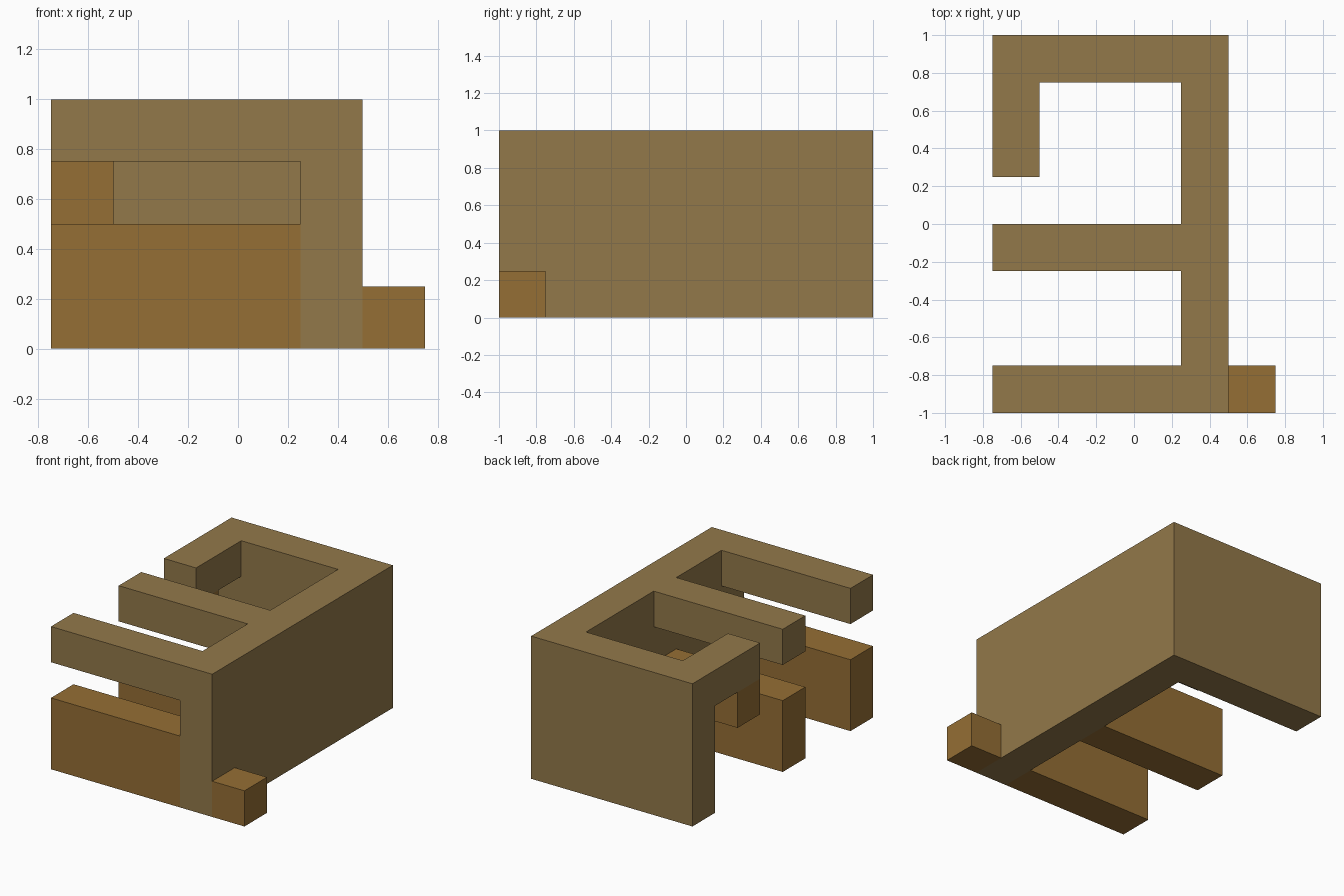
import bpy
import bmesh

U = 0.25  # every part sits on a quarter-unit module

default = bpy.data.objects.get("Cube")
if default:
    bpy.data.objects.remove(default, do_unlink=True)


def make_material(name, rgb):
    mat = bpy.data.materials.new(name)
    mat.use_nodes = True
    color = (*rgb, 1)
    mat.diffuse_color = color
    mat.node_tree.nodes["Principled BSDF"].inputs["Base Color"].default_value = color
    return mat


def prism(name, outline, bottom, top, mat=None):
    """Extrude a plan outline, given in modules, between two heights."""
    bm = bmesh.new()
    base = bm.faces.new([bm.verts.new((x * U, y * U, bottom * U)) for x, y in outline])
    side = bmesh.ops.extrude_face_region(bm, geom=[base])["geom"]
    verts = [v for v in side if isinstance(v, bmesh.types.BMVert)]
    bmesh.ops.translate(bm, verts=verts, vec=(0, 0, (top - bottom) * U))
    bmesh.ops.recalc_face_normals(bm, faces=bm.faces)
    mesh = bpy.data.meshes.new(name)
    bm.to_mesh(mesh)
    bm.free()
    obj = bpy.data.objects.new(name, mesh)
    bpy.context.collection.objects.link(obj)
    if mat:
        mesh.materials.append(mat)
    return obj


def block(name, x0, x1, y0, y1, bottom, top, mat=None):
    return prism(name, [(x0, y0), (x1, y0), (x1, y1), (x0, y1)], bottom, top, mat)


tan = make_material("tan", (0.29, 0.19, 0.068))
ochre = make_material("ochre", (0.30, 0.158, 0.035))

# Frame: long wall, back wall, hooked return and two arms in one plan
plan = [(-3, -4), (2, -4), (2, 4), (-3, 4), (-3, 1), (-2, 1), (-2, 3), (1, 3),
        (1, 0), (-3, 0), (-3, -1), (1, -1), (1, -3), (-3, -3)]
frame = prism("frame", plan, 0, 4, tan)

# Open the space under the arms and the hook
cutter = block("arm_clearance_cutter", -4, 1, -5, 3, -1, 3)
cutter.hide_render = True
cut = frame.modifiers.new("clearance", "BOOLEAN")
cut.operation = "DIFFERENCE"
cut.solver = "EXACT"
cut.object = cutter
clean = frame.modifiers.new("merge_flat_faces", "DECIMATE")
clean.decimate_type = "DISSOLVE"
bpy.context.view_layer.objects.active = frame
frame.select_set(True)
for modifier in (cut.name, clean.name):
    bpy.ops.object.modifier_apply(modifier=modifier)
bpy.data.objects.remove(cutter, do_unlink=True)

# Low walls under the arms
for name, y in (("front_low_wall", -4), ("middle_low_wall", -1)):
    block(name, -3, 1, y, y + 1, 0, 2, ochre)

# Block hanging from the hook tip, and foot block outside the front corner
block("hook_tip_block", -3, -2, 1, 2, 2, 3, ochre)
block("foot_block", 2, 3, -4, -3, 0, 1, ochre)
